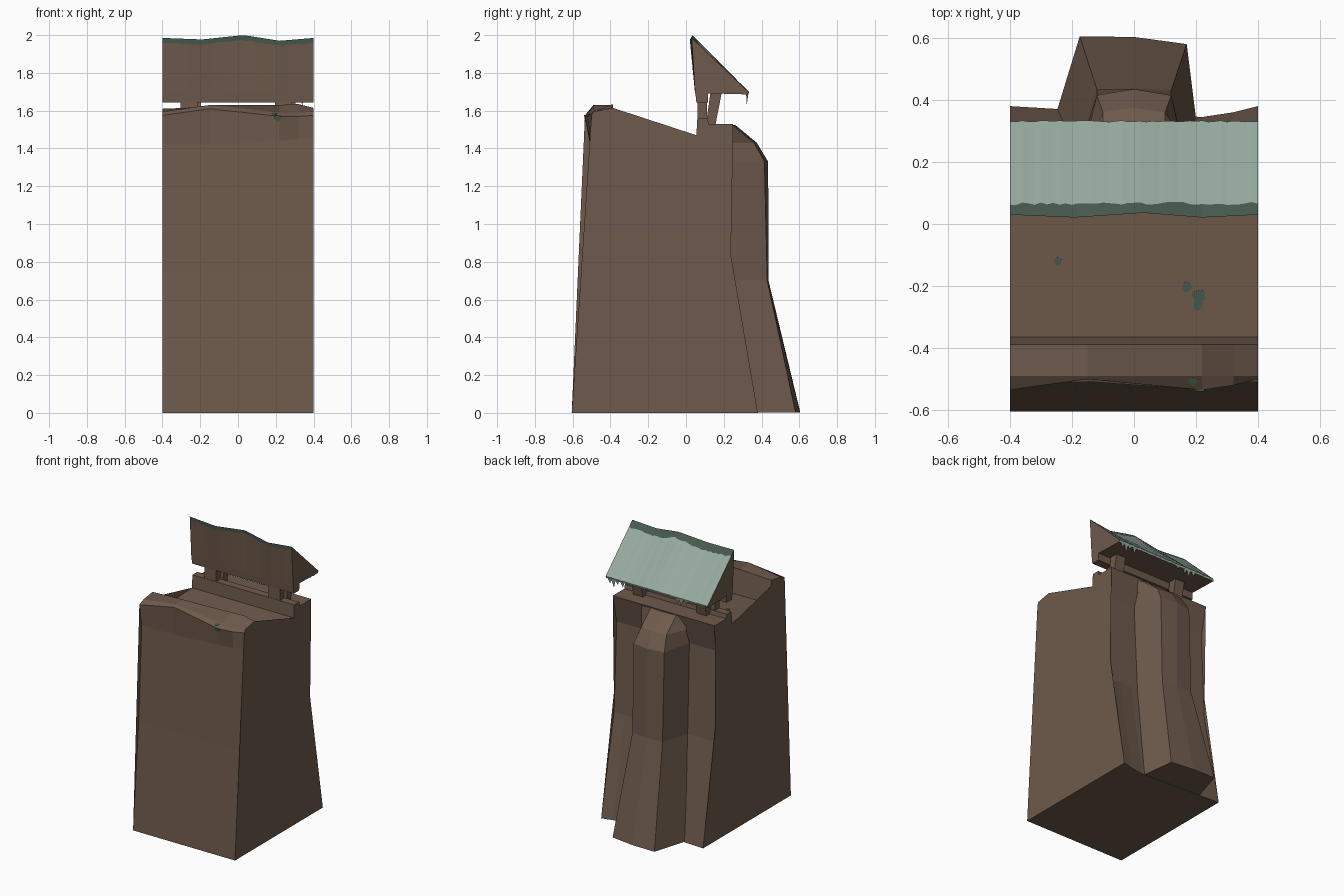
import bpy, bmesh, math, random
from mathutils import Vector, Matrix

if "Cube" in bpy.data.objects:
    bpy.data.objects.remove(bpy.data.objects["Cube"])

random.seed(4)


def material(name, rgb):
    m = bpy.data.materials.new(name)
    m.diffuse_color = (*rgb, 1)
    m.use_nodes = True
    m.node_tree.nodes["Principled BSDF"].inputs["Base Color"].default_value = m.diffuse_color
    return m


BROWN = material("earth brown", (0.156, 0.102, 0.072))
PALE = material("pale green", (0.305, 0.402, 0.342))
MOSS = material("dark moss", (0.062, 0.100, 0.075))


def finish(name, bm, mats):
    bmesh.ops.recalc_face_normals(bm, faces=bm.faces)
    me = bpy.data.meshes.new(name)
    bm.to_mesh(me)
    bm.free()
    for m in mats:
        me.materials.append(m)
    ob = bpy.data.objects.new(name, me)
    bpy.context.collection.objects.link(ob)
    return ob


def loft(name, sections, mats, strip_mats=None):
    """Skin closed sections of equal length and cap both ends."""
    bm = bmesh.new()
    rings = [[bm.verts.new(p) for p in s] for s in sections]
    n = len(rings[0])
    for a, b in zip(rings, rings[1:]):
        for j in range(n):
            k = (j + 1) % n
            f = bm.faces.new((a[j], a[k], b[k], b[j]))
            if strip_mats:
                f.material_index = strip_mats[j]
    caps = [bm.faces.new(rings[0]), bm.faces.new(rings[-1])]
    bmesh.ops.triangulate(bm, faces=caps)
    return finish(name, bm, mats)


def extrude_x(name, profile, x0, x1, mats=(BROWN,)):
    return loft(name, [[(x, y, z) for y, z in profile] for x in (x0, x1)], mats)


# Wall: cross-section swept along x, with an uneven parapet crest
# columns: x, outer lip y, outer lip z, crest z, neck z, back foot y
columns = [(-0.40, -0.535, 1.575, 1.61, 1.42, 0.38),
           (-0.15, -0.500, 1.610, 1.62, 1.42, 0.365),
           (0.22, -0.535, 1.570, 1.63, 1.44, 0.345),
           (0.32, -0.520, 1.570, 1.635, 1.45, 0.36),
           (0.40, -0.500, 1.575, 1.615, 1.46, 0.38)]
wall = []
for x, ly, lz, cz, nz, by in columns:
    prof = [(-0.605, 0), (-0.542, 0.75), (-0.508, nz), (ly, lz), (-0.49, lz + 0.02),
            (-0.388, cz), (-0.365, 1.45), (0.055, 1.47), (0.06, 1.56), (0.115, 1.56),
            (0.12, 1.53), (0.25, 1.53), (0.205, 1.33), (0.235, 0.70), (by, 0)]
    wall.append([(x, y, z) for y, z in prof])
loft("wall", wall, [BROWN])

# Rear buttress: stacked faceted rings, rooted inside the wall
levels = [(0.00, [(-0.25, 0.36), (-0.175, 0.605), (0, 0.603), (0.17, 0.58), (0.20, 0.34)]),
          (0.70, [(-0.18, 0.225), (-0.12, 0.435), (0, 0.437), (0.12, 0.43), (0.17, 0.225)]),
          (1.33, [(-0.17, 0.21), (-0.12, 0.415), (0, 0.435), (0.12, 0.415), (0.17, 0.21)]),
          (1.43, [(-0.16, 0.23), (-0.10, 0.36), (0, 0.375), (0.10, 0.36), (0.16, 0.23)]),
          (1.525, [(-0.20, 0.24), (-0.10, 0.25), (0, 0.26), (0.10, 0.25), (0.18, 0.24)])]
rings = []
for z, pts in levels:
    pts = [(pts[0][0], 0.1)] + pts + [(pts[-1][0], 0.1)]
    rings.append([(x, y, max(z, 0.002)) for x, y in pts])
loft("rear_buttress", rings, [BROWN])

# Roof: wedge with a wavy ridge, ragged moss band on top and pale slope behind
ridge = [(-0.40, 0.03, 1.985), (-0.19, 0.021, 1.977), (0.03, 0.036, 2.0),
         (0.22, 0.021, 1.97), (0.40, 0.03, 1.985)]


def ridge_at(x):
    for a, b in zip(ridge, ridge[1:]):
        if x <= b[0] + 1e-6:
            t = (x - a[0]) / (b[0] - a[0])
            return a[1] + t * (b[1] - a[1]), a[2] + t * (b[2] - a[2])


roof = []
steps = 40
for i in range(steps + 1):
    x = -0.4 + 0.8 * i / steps
    ry, rz = ridge_at(x)
    ey, ez = 0.332 + random.uniform(-0.003, 0.002), 1.70
    band = (0.066 + random.uniform(-0.005, 0.005) - ry) / (ey - ry)
    drop = 0.027 + random.uniform(-0.004, 0.004)
    roof.append([(x, 0.048, 1.69), (x, ry + 0.002, rz - drop), (x, ry, rz),
                 (x, ry + band * (ey - ry), rz + band * (ez - rz)),
                 (x, ey, ez), (x, ey - 0.004, 1.686), (x, 0.115, 1.692)])
loft("roof", roof, [BROWN, MOSS, PALE], [0, 1, 1, 2, 2, 0, 0])

# Beam under the roof front
extrude_x("roof_beam", [(0.05, 1.692), (0.055, 1.642), (0.115, 1.642), (0.118, 1.692)], -0.40, 0.40)

# Posts and slanted struts carrying the roof
for side, x in (("left", -0.26), ("right", 0.24)):
    extrude_x(side + "_post", [(0.062, 1.55), (0.062, 1.65), (0.11, 1.65), (0.11, 1.55)],
              x - 0.045, x + 0.045)
    extrude_x(side + "_strut", [(0.105, 1.52), (0.13, 1.70), (0.19, 1.70), (0.155, 1.52)],
              x - 0.01, x + 0.065)

# Drips hanging from the eave
bm = bmesh.new()
for cx, length in ((0.37, 0.035), (0.34, 0.06), (0.31, 0.03), (0.27, 0.04), (-0.10, 0.02),
                   (-0.16, 0.035), (-0.19, 0.05), (-0.23, 0.03)):
    tip = bm.verts.new((cx, 0.322, 1.69 - length))
    base = [bm.verts.new((cx + dx, y, 1.692))
            for dx, y in ((-0.018, 0.33), (0.018, 0.33), (0, 0.318))]
    for a, b in ((0, 1), (1, 2), (2, 0)):
        bm.faces.new((base[a], base[b], tip))
    bm.faces.new(base)
finish("eave_drips", bm, [PALE])


# Moss patches: thin ragged plates
def moss(name, loc, r, tilt):
    bm = bmesh.new()
    rot = Matrix.Rotation(tilt, 3, 'X')
    top = []
    for i in range(9):
        a = 2 * math.pi * i / 9
        q = r * random.uniform(0.75, 1.15)
        top.append((q * math.cos(a), q * math.sin(a)))
    rings = [[Vector(loc) + rot @ Vector((x, y, h)) for x, y in top] for h in (-0.003, 0.003)]
    bm.free()
    loft(name, rings, [MOSS])


for i, (x, y, r) in enumerate([(0.17, -0.205, 0.018), (0.21, -0.23, 0.022),
                               (0.205, -0.26, 0.017), (-0.245, -0.12, 0.013)]):
    moss(f"walkway_moss_{i}", (x, y, 1.45 + (y + 0.365) * 0.0476 + 0.001), r, 0.047)
moss("parapet_moss", (0.21, -0.534, 1.56), 0.018, math.radians(100))
moss("parapet_top_moss", (0.19, -0.505, 1.583), 0.015, math.radians(22))
